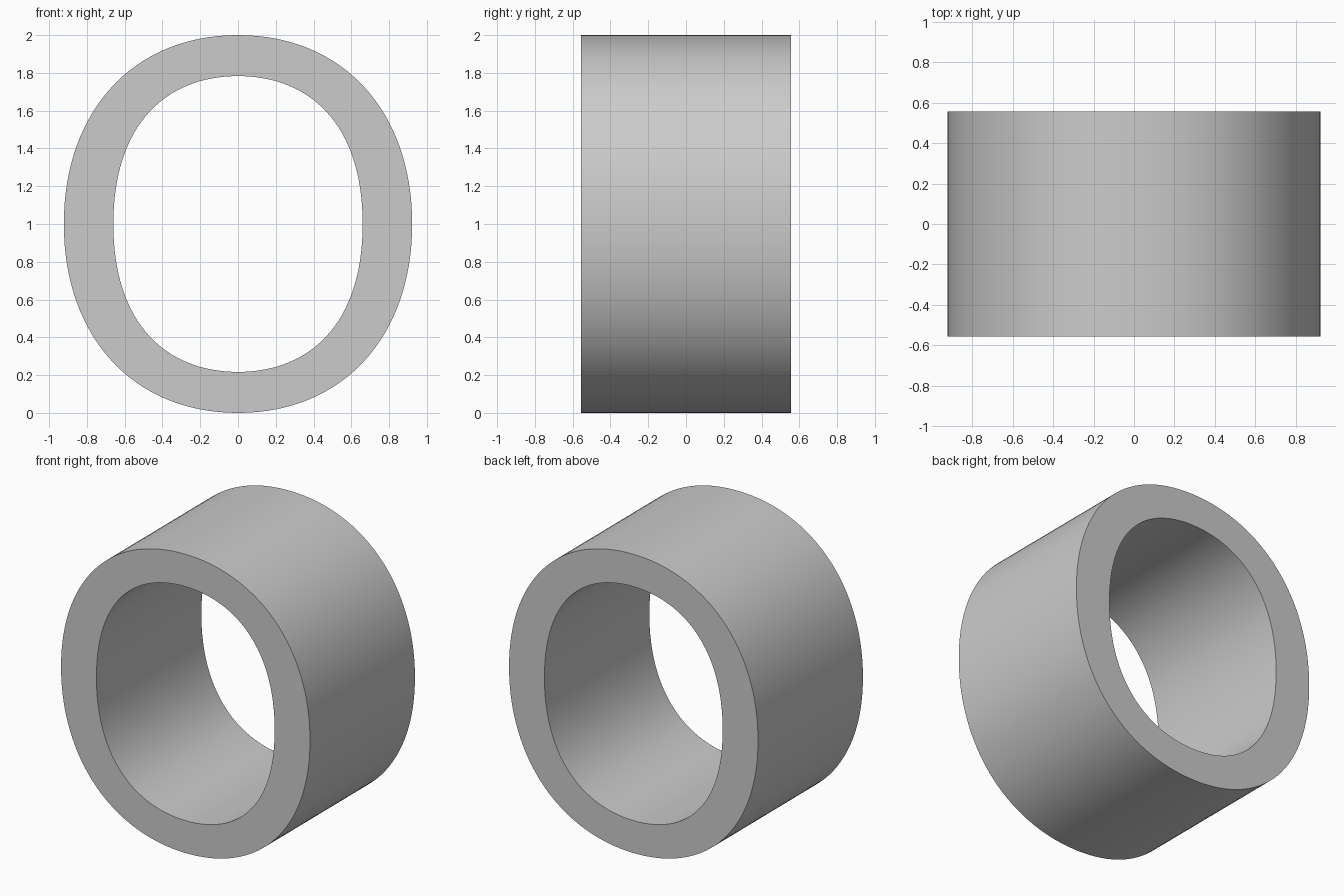
import bpy, bmesh, math

if "Cube" in bpy.data.objects:
    bpy.data.objects.remove(bpy.data.objects["Cube"])

SEG = 32          # points per quarter of the ring
HALF_DEPTH = 0.555
MID_Z = 1.0


def quarter(a, b, k_side, k_top):
    """Quarter oval from the side point to just before the top point."""
    pts = []
    for i in range(SEG):
        t = i / SEG
        s = 1 - t
        x = a * (s**3 + 3*s*s*t + 3*s*t*t*k_top)
        z = b * (3*s*s*t*k_side + 3*s*t*t + t**3)
        pts.append((x, z))
    return pts


def oval(a, b, k_side, k_top):
    """Closed oval made by mirroring one quarter."""
    q = quarter(a, b, k_side, k_top)
    half = q + [(0.0, b)] + [(-x, z) for x, z in reversed(q[1:])]
    return half + [(-x, -z) for x, z in half]


bm = bmesh.new()


def loop(profile, y):
    return [bm.verts.new((x, y, MID_Z + z)) for x, z in profile]


# Rounded outer wall and straighter-sided opening
outer = oval(0.922, 1.0, 0.60, 0.60)
inner = oval(0.66, 0.783, 0.68, 0.57)
loops = [loop(outer, -HALF_DEPTH), loop(outer, HALF_DEPTH),
         loop(inner, HALF_DEPTH), loop(inner, -HALF_DEPTH)]

# Outer wall, back face, inner wall, front face
n = len(outer)
for k in range(4):
    p, q = loops[k], loops[(k + 1) % 4]
    for i in range(n):
        j = (i + 1) % n
        bm.faces.new((p[i], p[j], q[j], q[i]))
bmesh.ops.recalc_face_normals(bm, faces=bm.faces)

mesh = bpy.data.meshes.new("oval_ring")
bm.to_mesh(mesh)
bm.free()
ring = bpy.data.objects.new("oval_ring", mesh)
bpy.context.collection.objects.link(ring)
bpy.context.view_layer.objects.active = ring
ring.select_set(True)
bpy.ops.object.shade_smooth_by_angle(angle=math.radians(30))
